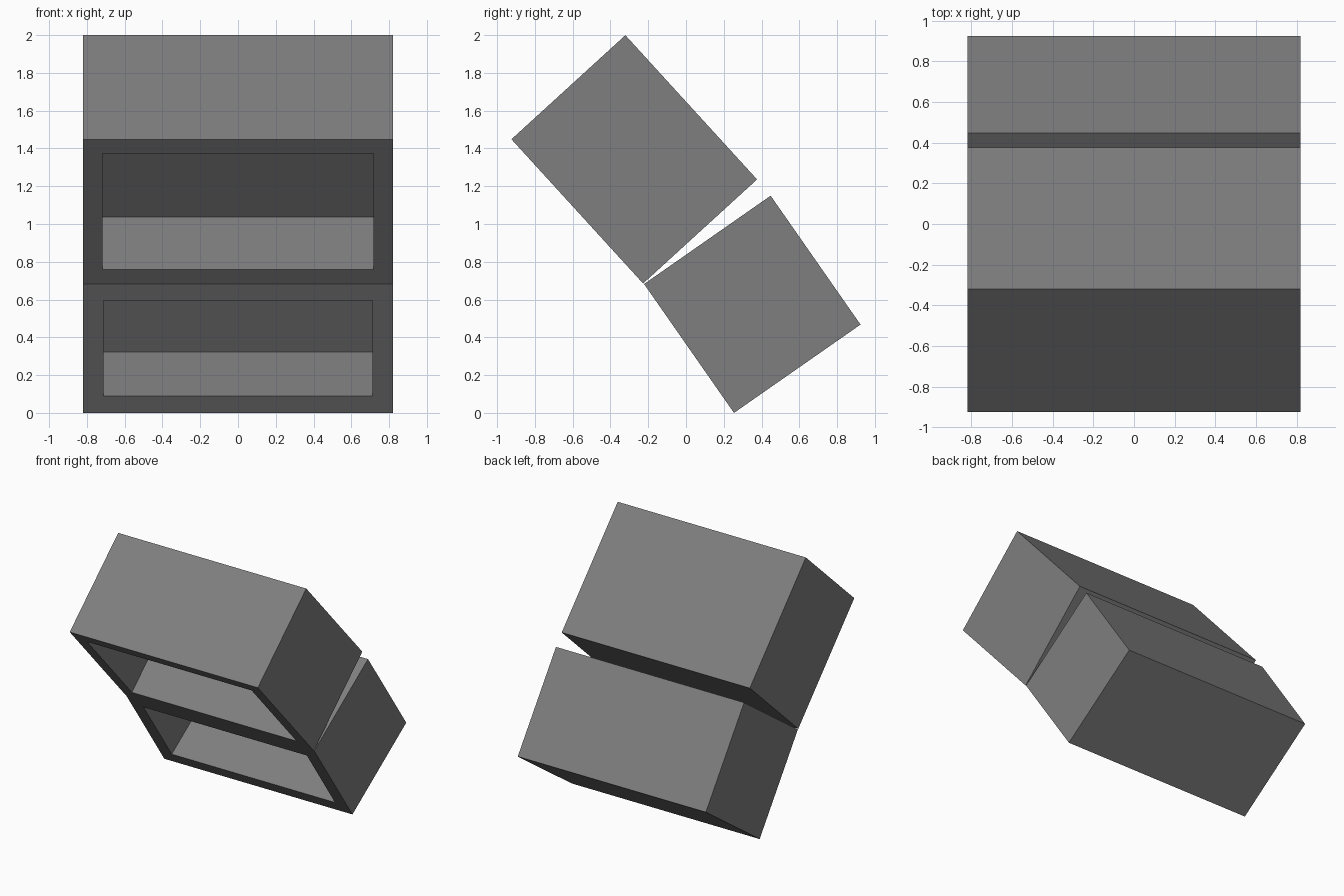
import bpy, bmesh, math
from mathutils import Matrix, Vector

if "Cube" in bpy.data.objects:
    bpy.data.objects.remove(bpy.data.objects["Cube"])

WIDTH, DEPTH, CAVITY = 1.64, 0.817, 0.41

grey = bpy.data.materials.new("mid_grey")
grey.diffuse_color = (0.21, 0.21, 0.21, 1)
grey.use_nodes = True
grey.node_tree.nodes["Principled BSDF"].inputs["Base Color"].default_value = grey.diffuse_color


def open_box(name, corner, angle, height, rim):
    """Tilted block with a recessed front; corner is its lower front edge (y, z)."""
    bm = bmesh.new()
    bmesh.ops.create_cube(bm, size=1)
    bmesh.ops.translate(bm, verts=bm.verts, vec=(0, 0.5, 0.5))
    bmesh.ops.scale(bm, verts=bm.verts, vec=(WIDTH, DEPTH, height))
    bm.normal_update()

    # Rim and recess on the front face
    front = min(bm.faces, key=lambda f: f.calc_center_median().y)
    bmesh.ops.inset_individual(bm, faces=[front], thickness=rim, use_even_offset=True)
    floor = bmesh.ops.extrude_discrete_faces(bm, faces=[front])["faces"][0]
    bmesh.ops.translate(bm, verts=floor.verts, vec=(0, CAVITY, 0))
    bmesh.ops.recalc_face_normals(bm, faces=bm.faces)

    # Tilt and place
    move = Matrix.Translation(Vector((0, *corner)))
    bm.transform(move @ Matrix.Rotation(math.radians(angle), 4, 'X'))
    mesh = bpy.data.meshes.new(name)
    bm.to_mesh(mesh)
    bm.free()
    mesh.materials.append(grey)
    obj = bpy.data.objects.new(name, mesh)
    bpy.context.collection.objects.link(obj)


open_box("lower_box", (0.254, 0.0), 34.9, 0.832, 0.108)
open_box("upper_box", (-0.227, 0.685), 42.4, 1.034, 0.102)
